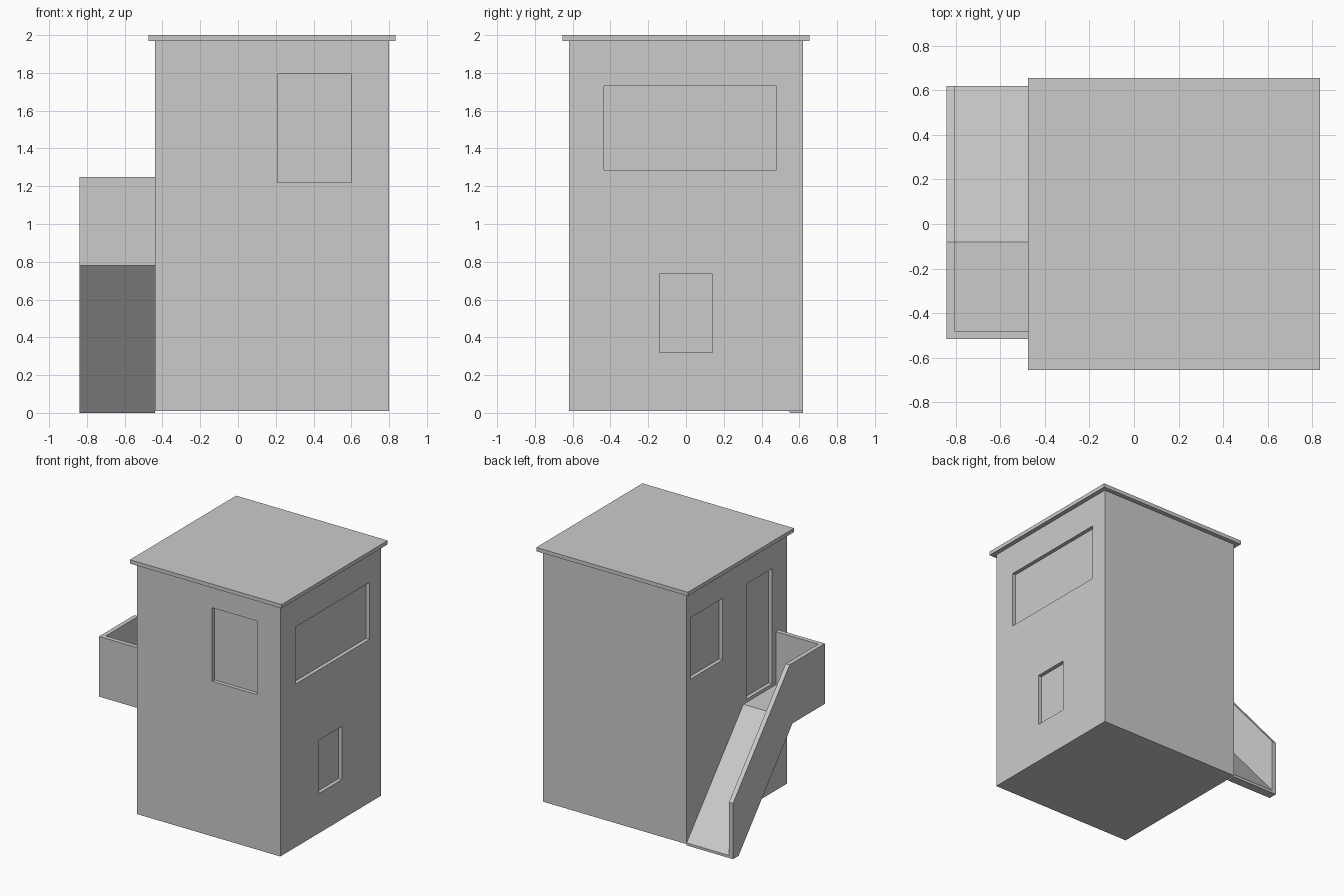
import bpy, bmesh

if "Cube" in bpy.data.objects:
    bpy.data.objects.remove(bpy.data.objects["Cube"])


def finish(name, bm):
    bmesh.ops.recalc_face_normals(bm, faces=bm.faces)
    mesh = bpy.data.meshes.new(name)
    bm.to_mesh(mesh)
    bm.free()
    obj = bpy.data.objects.new(name, mesh)
    bpy.context.collection.objects.link(obj)
    return obj


def extrude_x(name, profile, x0, x1):
    """Extrude a (y, z) profile from x0 to x1."""
    bm = bmesh.new()
    face = bm.faces.new([bm.verts.new((x0, y, z)) for y, z in profile])
    moved = bmesh.ops.extrude_face_region(bm, geom=[face])["geom"]
    verts = [v for v in moved if isinstance(v, bmesh.types.BMVert)]
    bmesh.ops.translate(bm, verts=verts, vec=(x1 - x0, 0, 0))
    return finish(name, bm)


def box(name, x0, x1, y0, y1, z0, z1):
    return extrude_x(name, [(y0, z0), (y1, z0), (y1, z1), (y0, z1)], x0, x1)


# House body and flat overhanging roof
LEFT, RIGHT, HALF, DEPTH = -0.44, 0.80, 0.62, 0.03
body = box("house_body", LEFT, RIGHT, -HALF, HALF, 0.01, 1.97)
box("roof_slab", LEFT - 0.035, RIGHT + 0.035, -0.655, 0.655, 1.97, 2.0)

# Recessed windows and door, cut into the walls
recesses = {
    "front_window": (0.21, 0.60, -HALF - 0.1, -HALF + DEPTH, 1.22, 1.795),
    "right_upper_window": (RIGHT - DEPTH, RIGHT + 0.1, -0.435, 0.48, 1.285, 1.73),
    "right_lower_window": (RIGHT - DEPTH, RIGHT + 0.1, -0.14, 0.14, 0.32, 0.735),
    "left_window": (LEFT - 0.1, LEFT + DEPTH, 0.18, 0.57, 1.28, 1.76),
    "left_door": (LEFT - 0.1, LEFT + DEPTH, -0.435, -0.12, 0.86, 1.76),
}
bpy.context.view_layer.objects.active = body
for name, bounds in recesses.items():
    cutter = box(name + "_cutter", *bounds)
    cutter.hide_render = True
    mod = body.modifiers.new(name, "BOOLEAN")
    mod.operation = "DIFFERENCE"
    mod.solver = "EXACT"
    mod.object = cutter
    bpy.ops.object.modifier_apply(modifier=mod.name)
    bpy.data.objects.remove(cutter)

# Ramp with landing, and parapet following its slope
underside = [(-0.515, 0.78), (-0.115, 0.78), (0.55, 0.0), (HALF, 0.0)]
extrude_x("ramp_and_landing",
          underside + [(HALF, 0.02), (-0.08, 0.835), (-0.515, 0.835)], -0.805, LEFT)
extrude_x("outer_parapet",
          underside + [(HALF, 0.435), (-0.08, 1.25), (-0.515, 1.25)], -0.84, -0.805)
box("front_parapet", -0.805, LEFT, -0.515, -0.48, 0.835, 1.25)
